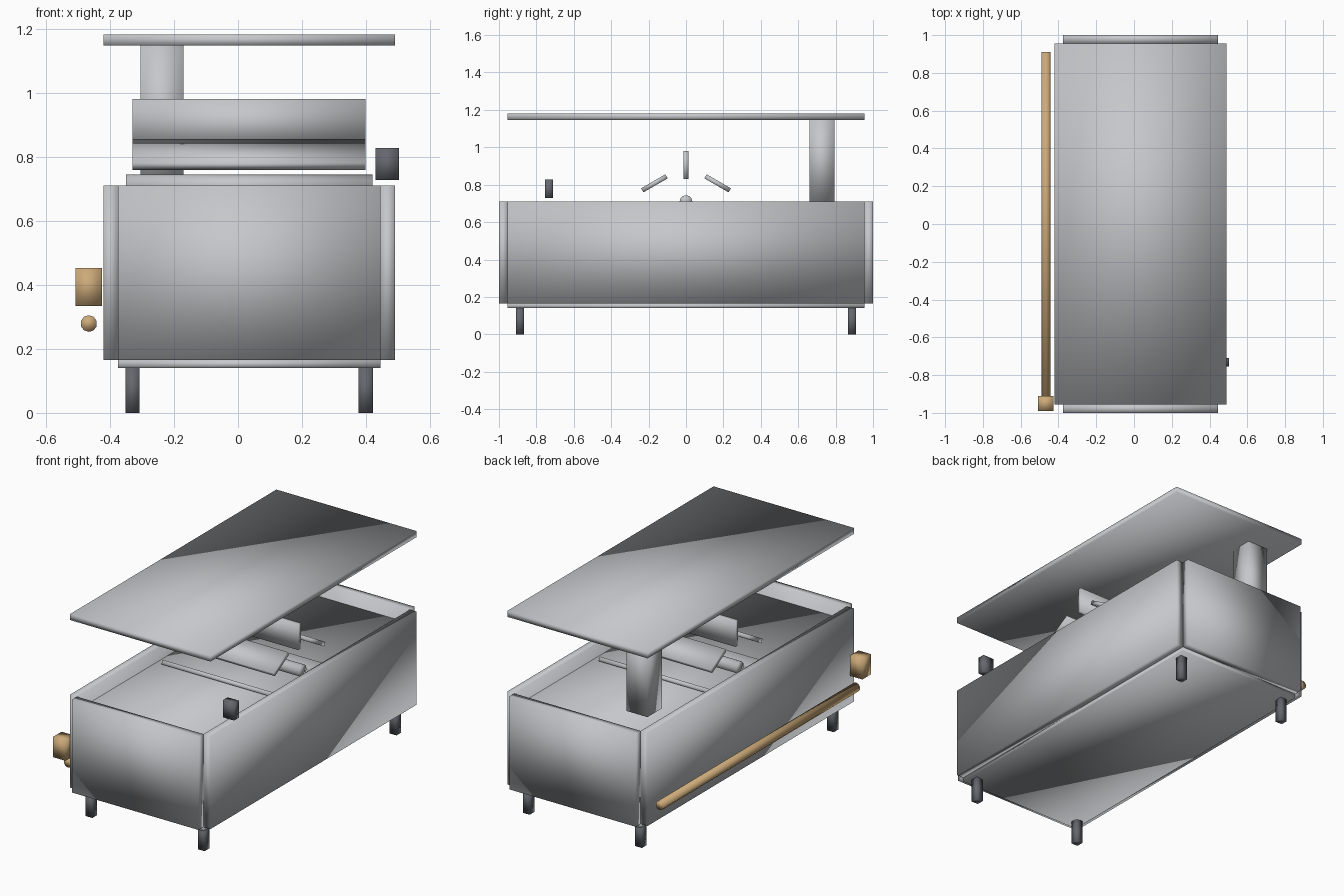
import bpy
import bmesh
import math
from mathutils import Matrix, Vector

if "Cube" in bpy.data.objects:
    bpy.data.objects.remove(bpy.data.objects["Cube"], do_unlink=True)


def material(name, rgb):
    mat = bpy.data.materials.new(name)
    mat.use_nodes = True
    mat.diffuse_color = (*rgb, 1)
    mat.node_tree.nodes["Principled BSDF"].inputs["Base Color"].default_value = (*rgb, 1)
    return mat


STEEL = material("light steel", (0.56, 0.57, 0.59))
DARK = material("dark grey", (0.13, 0.135, 0.155))
WOOD = material("tan wood", (0.60, 0.40, 0.19))


def finish(name, bm, mat):
    # Soft shared normals run across every edge
    mesh = bpy.data.meshes.new(name)
    for f in bm.faces:
        f.smooth = True
    bm.to_mesh(mesh)
    bm.free()
    mesh.materials.append(mat)
    obj = bpy.data.objects.new(name, mesh)
    bpy.context.collection.objects.link(obj)
    return obj


def box(name, xs, ys, zs, mat, tilt=0.0):
    """Box from its extents, optionally tilted about its own x axis."""
    size = [b - a for a, b in (xs, ys, zs)]
    centre = Vector([(a + b) / 2 for a, b in (xs, ys, zs)])
    bm = bmesh.new()
    bmesh.ops.create_cube(bm, size=1)
    bmesh.ops.scale(bm, vec=size, verts=bm.verts)
    bmesh.ops.rotate(bm, matrix=Matrix.Rotation(tilt, 3, "X"), verts=bm.verts)
    obj = finish(name, bm, mat)
    obj.location = centre
    return obj


def rod(name, centre, radius, length, axis, sides, mat):
    bm = bmesh.new()
    bmesh.ops.create_cone(bm, cap_ends=True, segments=sides, radius1=radius,
                          radius2=radius, depth=length)
    turn = Matrix.Rotation(math.pi / 2, 3, "Y" if axis == "X" else "X")
    bmesh.ops.rotate(bm, matrix=turn, verts=bm.verts)
    obj = finish(name, bm, mat)
    obj.location = centre
    return obj


# Tub is offset slightly in x because of the side rail
CX = 0.035
IN_X, OUT_X = 0.41, 0.455
IN_Y, OUT_Y = 0.955, 1.0
BASE, RIM = 0.165, 0.71
inner_x = (CX - IN_X, CX + IN_X)

# Tub: floor, four wall panels with notched corners, and the fill
box("tub_floor", inner_x, (-IN_Y, IN_Y), (0.14, BASE), STEEL)
box("tub_fill", inner_x, (-IN_Y, IN_Y), (BASE, 0.63), STEEL)
box("front_wall", inner_x, (-OUT_Y, -IN_Y), (BASE, RIM), STEEL)
box("back_wall", inner_x, (IN_Y, OUT_Y), (BASE, RIM), STEEL)
box("right_wall", (CX - OUT_X, CX - IN_X), (-IN_Y, IN_Y), (BASE, RIM), STEEL)
box("left_wall", (CX + IN_X, CX + OUT_X), (-IN_Y, IN_Y), (BASE, RIM), STEEL)

# Legs
for sx, side in ((-1, "right"), (1, "left")):
    for sy, end in ((-1, "front"), (1, "back")):
        x, y = CX + sx * 0.364, sy * 0.888
        box(f"{end}_{side}_leg", (x - 0.022, x + 0.022), (y - 0.022, y + 0.022),
            (0, 0.14), DARK)

# Paddle wheel: axle and six paddles, each counter-tilted to its place on the ring
AXLE_Z, RING = 0.71, 0.195
rod("paddle_axle", (CX, 0, AXLE_Z), 0.034, 0.77, "X", 12, STEEL)
for i in range(6):
    a = math.radians(60 * i)
    y, z = RING * math.sin(a), AXLE_Z + RING * math.cos(a)
    box(f"paddle_{i + 1}", (CX - 0.364, CX + 0.364), (y - 0.0125, y + 0.0125),
        (z - 0.075, z + 0.075), STEEL, tilt=a)

# Canopy and its post
box("canopy_post", (-0.305, -0.17), (0.66, 0.793), (RIM, 1.15), STEEL)
box("canopy", (CX - OUT_X, CX + OUT_X), (-IN_Y, IN_Y), (1.147, 1.182), STEEL)

# Control box on the left rim
box("control_box", (0.43, 0.503), (-0.755, -0.71), (0.728, 0.828), DARK)

# Wooden rail and block on the right side
rod("side_rail", (-0.466, 0, 0.279), 0.026, 1.82, "Y", 10, WOOD)
box("rail_block", (-0.507, -0.425), (-0.99, -0.91), (0.334, 0.452), WOOD)
